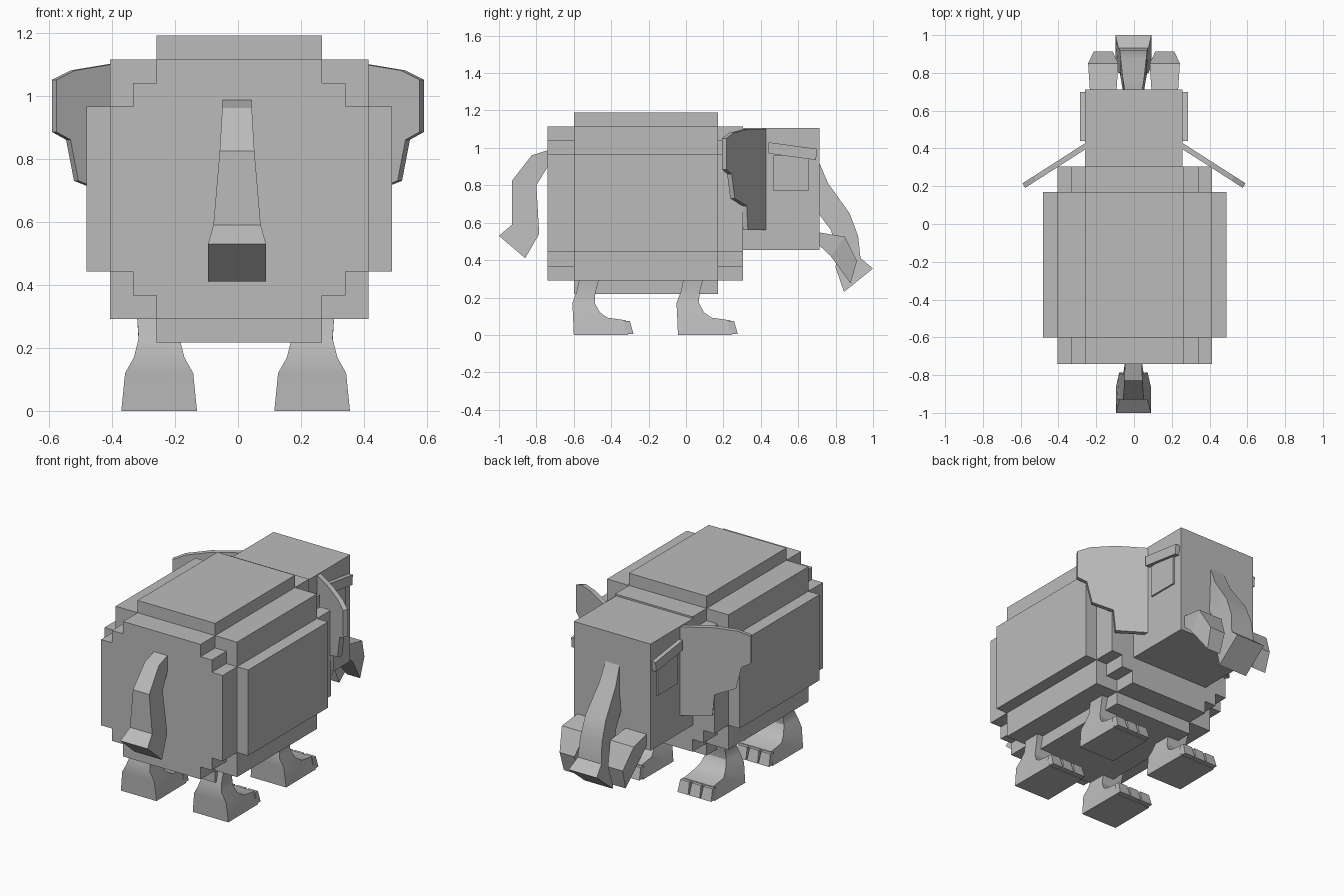
import bpy
import bmesh
import math
from mathutils import Vector

default_cube = bpy.data.objects.get("Cube")
if default_cube:
    bpy.data.objects.remove(default_cube, do_unlink=True)

grey = bpy.data.materials.new("plain grey")
grey.use_nodes = True
colour = (0.5, 0.5, 0.5, 1)
grey.diffuse_color = colour
grey.node_tree.nodes["Principled BSDF"].inputs["Base Color"].default_value = colour


def finish(name, bm, smooth_angle=None):
    """Turn a bmesh into a named object, optionally smoothing shallow edges."""
    bmesh.ops.recalc_face_normals(bm, faces=bm.faces)
    mesh = bpy.data.meshes.new(name)
    bm.to_mesh(mesh)
    bm.free()
    mesh.materials.append(grey)
    obj = bpy.data.objects.new(name, mesh)
    bpy.context.collection.objects.link(obj)
    if smooth_angle:
        bpy.ops.object.select_all(action='DESELECT')
        obj.select_set(True)
        bpy.context.view_layer.objects.active = obj
        bpy.ops.object.shade_smooth_by_angle(angle=math.radians(smooth_angle))
    return obj


def box(name, x_range, y_range, z_range):
    bm = bmesh.new()
    bmesh.ops.create_cube(bm, size=1)
    for vert in bm.verts:
        for axis, (low, high) in enumerate((x_range, y_range, z_range)):
            vert.co[axis] = low if vert.co[axis] < 0 else high
    return finish(name, bm)


def loft(name, sections, centre_x, shift_y=0, smooth_angle=None):
    """Join quads; each section is two (y, z, half width) edges."""
    bm = bmesh.new()
    rings = []
    for first, second in sections:
        ring = []
        for (y, z, half), sides in ((first, (-1, 1)), (second, (1, -1))):
            for side in sides:
                ring.append(bm.verts.new((centre_x + side * half, y + shift_y, z)))
        rings.append(ring)
    for ring, following in zip(rings, rings[1:]):
        for i in range(len(ring)):
            j = (i + 1) % len(ring)
            bm.faces.new((ring[i], ring[j], following[j], following[i]))
    bm.faces.new(rings[0])
    bm.faces.new(rings[-1])
    return finish(name, bm, smooth_angle)


def slab(name, outline, offset):
    """Extrude a flat polygon along an offset vector."""
    bm = bmesh.new()
    face = bm.faces.new([bm.verts.new(point) for point in outline])
    result = bmesh.ops.extrude_face_region(bm, geom=[face], use_keep_orig=True)
    moved = [g for g in result["geom"] if isinstance(g, bmesh.types.BMVert)]
    bmesh.ops.translate(bm, verts=moved, vec=offset)
    return finish(name, bm)


# Stepped body: half width, then height range
middle_x = 0.004
barrel_y = (-0.6, 0.17)
end_y = (-0.74, 0.305)
for name, half, y_range, z_range in (
    ("body_core", 0.262, barrel_y, (0.218, 1.19)),
    ("body_shell", 0.41, barrel_y, (0.292, 1.115)),
    ("body_flanks", 0.485, barrel_y, (0.442, 0.965)),
    ("body_ends_tall", 0.262, end_y, (0.292, 1.115)),
    ("body_ends_step", 0.337, end_y, (0.367, 1.04)),
    ("body_ends_wide", 0.41, end_y, (0.442, 0.965)),
):
    box(name, (middle_x - half, middle_x + half), y_range, z_range)

# Head
box("head", (-0.26, 0.258), (0.3, 0.713), (0.455, 1.105))

# Eyes, brows and ears on both sides
brow = ((0.44, 1.03), (0.7, 0.995), (0.695, 0.935), (0.44, 0.97))
ear = ((0.255, 1.1), (0.41, 1.1), (0.53, 1.08), (0.59, 1.05), (0.59, 0.885),
       (0.545, 0.86), (0.52, 0.73), (0.42, 0.69), (0.41, 0.56), (0.255, 0.56))
ear_slope = 0.64
for label, side in (("left", 1), ("right", -1)):
    slab(label + "_brow", [(side * 0.25, y, z) for y, z in brow],
         Vector((side * 0.035, 0, 0)))
    box(label + "_eye", sorted((side * 0.25, side * 0.268)), (0.467, 0.655), (0.77, 0.96))
    slab(label + "_ear",
         [(side * x, 0.43 - (x - 0.255) * ear_slope, z) for x, z in ear],
         Vector((side * -0.014, -0.024, 0)))

# Trunk
loft("trunk", (
    ((0.7, 0.95, 0.045), (0.7, 0.74, 0.045)),
    ((0.76, 0.81, 0.055), (0.7, 0.66, 0.055)),
    ((0.875, 0.65, 0.068), (0.775, 0.56, 0.068)),
    ((0.92, 0.53, 0.073), (0.805, 0.45, 0.073)),
    ((0.933, 0.41, 0.08), (0.8, 0.36, 0.08)),
    ((1, 0.355, 0.095), (0.845, 0.23, 0.095)),
    ), -0.003, smooth_angle=30)

# Tusks, curving out of the face and down
tusk = (
    ((0.7, 0.55, 0.07), (0.7, 0.49, 0.07)),
    ((0.85, 0.525, 0.08), (0.775, 0.42, 0.07)),
    ((0.914, 0.395, 0.05), (0.88, 0.275, 0.045)),
)
for label, side in (("left", 1), ("right", -1)):
    loft(label + "_tusk", tusk, side * 0.163)

# Tail
loft("tail", (
    ((-0.73, 0.99, 0.045), (-0.73, 0.9, 0.045)),
    ((-0.825, 0.96, 0.047), (-0.745, 0.89, 0.047)),
    ((-0.93, 0.825, 0.055), (-0.8, 0.8, 0.055)),
    ((-0.93, 0.59, 0.075), (-0.785, 0.54, 0.075)),
    ((-1, 0.53, 0.092), (-0.86, 0.41, 0.092)),
    ), -0.003)

# Legs with flat feet, each carrying three toes
leg = (
    ((-0.57, 0.3, 0.07), (-0.465, 0.3, 0.07)),
    ((-0.585, 0.23, 0.065), (-0.485, 0.22, 0.065)),
    ((-0.608, 0.17, 0.08), (-0.488, 0.17, 0.07)),
    ((-0.605, 0.12, 0.108), (-0.46, 0.12, 0.085)),
    ((-0.6, 0, 0.12), (-0.42, 0.092, 0.1)),
    ((-0.31, 0, 0.118), (-0.32, 0.078, 0.1)),
)
toe = (
    ((-0.33, 0.004, 0.036), (-0.33, 0.074, 0.031)),
    ((-0.28, 0.004, 0.036), (-0.3, 0.074, 0.031)),
)
for pair, shift in (("rear", 0), ("front", 0.557)):
    for label, centre in (("left", 0.235), ("right", -0.25)):
        loft(f"{label}_{pair}_leg", leg, centre, shift, 30)
        for number in range(3):
            toe_x = centre + (number - 1) * 0.078
            loft(f"{label}_{pair}_toe_{number + 1}", toe, toe_x, shift)
